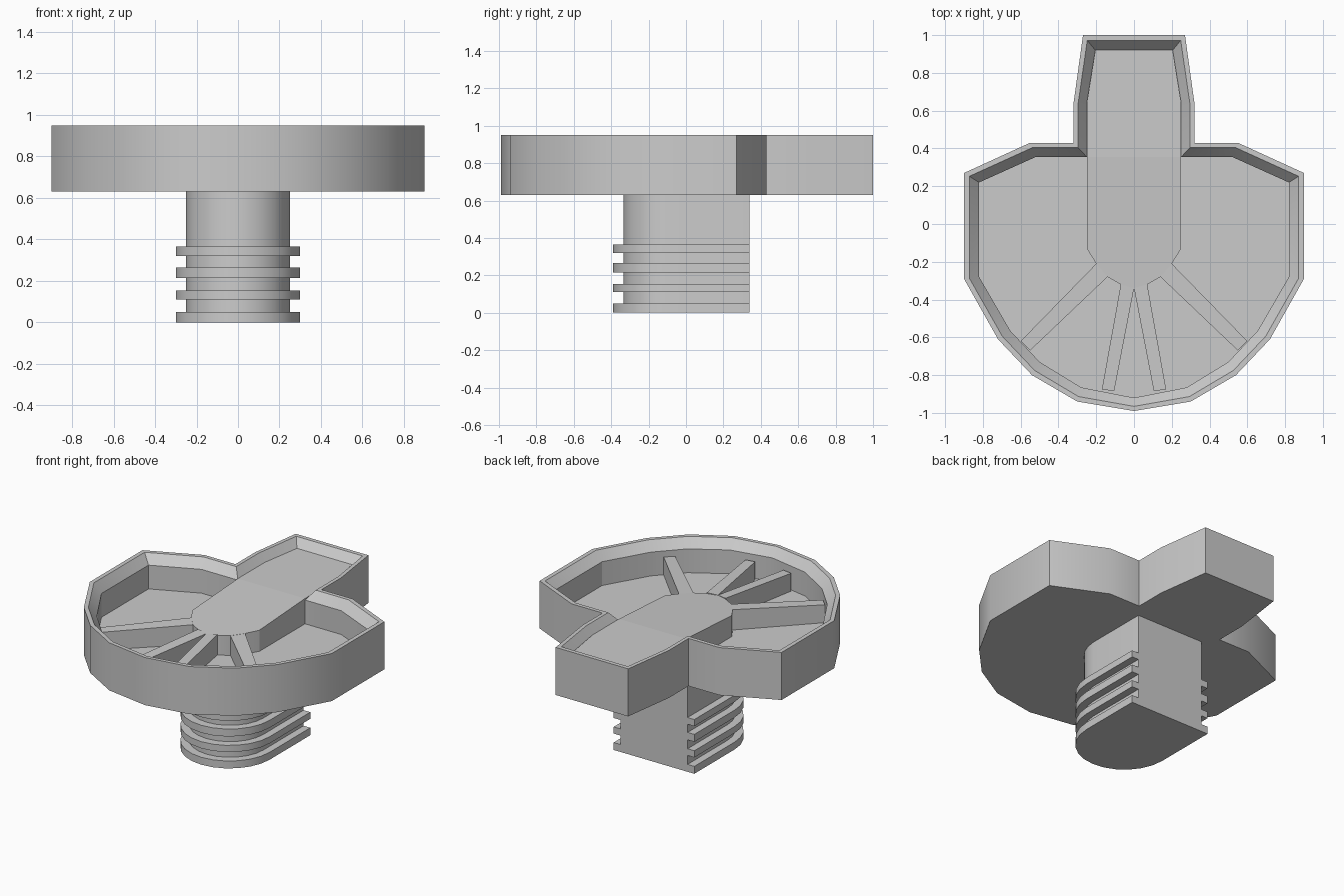
import bpy, bmesh, math

if "Cube" in bpy.data.objects:
    bpy.data.objects.remove(bpy.data.objects["Cube"])


def finish(name, bm):
    bmesh.ops.remove_doubles(bm, verts=bm.verts, dist=0.0005)
    bmesh.ops.recalc_face_normals(bm, faces=bm.faces)
    me = bpy.data.meshes.new(name)
    bm.to_mesh(me)
    bm.free()
    ob = bpy.data.objects.new(name, me)
    bpy.context.collection.objects.link(ob)
    bpy.ops.object.select_all(action='DESELECT')
    ob.select_set(True)
    bpy.context.view_layer.objects.active = ob
    bpy.ops.object.shade_smooth_by_angle(angle=math.radians(30))
    return ob


def mirrored(half):
    """Close a right-hand half outline across x = 0."""
    return half + [(-x, y) for x, y in reversed(half) if x > 1e-5]


def loft(bm, loops):
    """Skin a stack of (outline, z) loops and cap both ends."""
    rings = [[bm.verts.new((x, y, z)) for x, y in pts] for pts, z in loops]
    n = len(rings[0])
    for a, b in zip(rings, rings[1:]):
        for i in range(n):
            j = (i + 1) % n
            bm.faces.new((a[i], a[j], b[j], b[i]))
    bm.faces.new(rings[0])
    bm.faces.new(rings[-1])


def prism(bm, top, z_base):
    """Solid below a top polygon whose points carry their own height."""
    t = [bm.verts.new(p) for p in top]
    b = [bm.verts.new((p[0], p[1], z_base)) for p in top]
    bm.faces.new(t)
    bm.faces.new(b)
    for i in range(len(t)):
        j = (i + 1) % len(t)
        bm.faces.new((t[i], t[j], b[j], b[i]))


# Open dish with a rear tongue and thin raised rim
outer = mirrored([(.27, 1), (.32, .64), (.32, .43), (.55, .43), (.9, .27), (.9, -.29),
                  (.72, -.61), (.54, -.8), (.3, -.94), (0, -.99)])
inner = mirrored([(.205, .92), (.25, .64), (.25, .355), (.52, .355), (.82, .22), (.82, -.28),
                  (.655, -.565), (.5, -.73), (.28, -.865), (0, -.92)])
lip = [(a[0] + (b[0] - a[0]) * .35, a[1] + (b[1] - a[1]) * .35) for a, b in zip(outer, inner)]
bm = bmesh.new()
loft(bm, [(outer, .63), (outer, .95), (lip, .95), (inner, .89), (inner, .73)])
finish("dish", bm)

# Raised floor of the tongue
bm = bmesh.new()
loft(bm, [(mirrored([(.205, .92), (.25, .64), (.25, .355)]), z) for z in (.70, .90)])
finish("tongue_floor", bm)

# Central hub: a fan sloping forward from the tongue
edge = mirrored([(.25, .355), (.25, -.13), (.2, -.21), (.14, -.28), (.07, -.32), (0, -.34)])
bm = bmesh.new()
heights = [.86 + .04 * max(0, (y + .34) / .695) for x, y in edge]
top = [bm.verts.new((x, y, h)) for (x, y), h in zip(edge, heights)]
low = [bm.verts.new((x, y, .70)) for x, y in edge]
apex, base = bm.verts.new((0, .355, .90)), bm.verts.new((0, .355, .70))
for i in range(len(edge) - 1):
    bm.faces.new((apex, top[i], top[i + 1]))
    bm.faces.new((base, low[i], low[i + 1]))
    bm.faces.new((top[i], top[i + 1], low[i + 1], low[i]))
bm.faces.new((apex, top[0], low[0], base))
bm.faces.new((apex, top[-1], low[-1], base))
finish("hub", bm)

# Four ribs radiating from the hub to the front rim
for side, sx in (("right", 1), ("left", -1)):
    for kind, pts in (("outer", [(.2, -.21), (.6, -.62), (.55, -.67), (.14, -.28)]),
                      ("inner", [(.07, -.32), (.17, -.875), (.105, -.885), (0, -.34)])):
        bm = bmesh.new()
        zs = (.867, .85, .85, .862)
        prism(bm, [(sx * x, y, z) for (x, y), z in zip(pts, zs)], .70)
        finish(f"{side}_{kind}_rib", bm)


# Stem: flat back, rounded front, four collars
def d_shape(r, front, back=.34, n=12):
    cy = front + r
    return [(r, back)] + [(r * math.cos(math.pi * i / n), cy - r * math.sin(math.pi * i / n))
                          for i in range(n + 1)] + [(-r, back)]


core = d_shape(.25, -.335)
collar = d_shape(.30, -.39)
stack = []
for z0, z1 in ((0, .05), (.11, .155), (.215, .265), (.32, .365)):
    if z0:
        stack.append((core, z0))
    stack += [(collar, z0), (collar, z1), (core, z1)]
stack.append((core, .64))
bm = bmesh.new()
loft(bm, stack)
finish("ringed_stem", bm)
